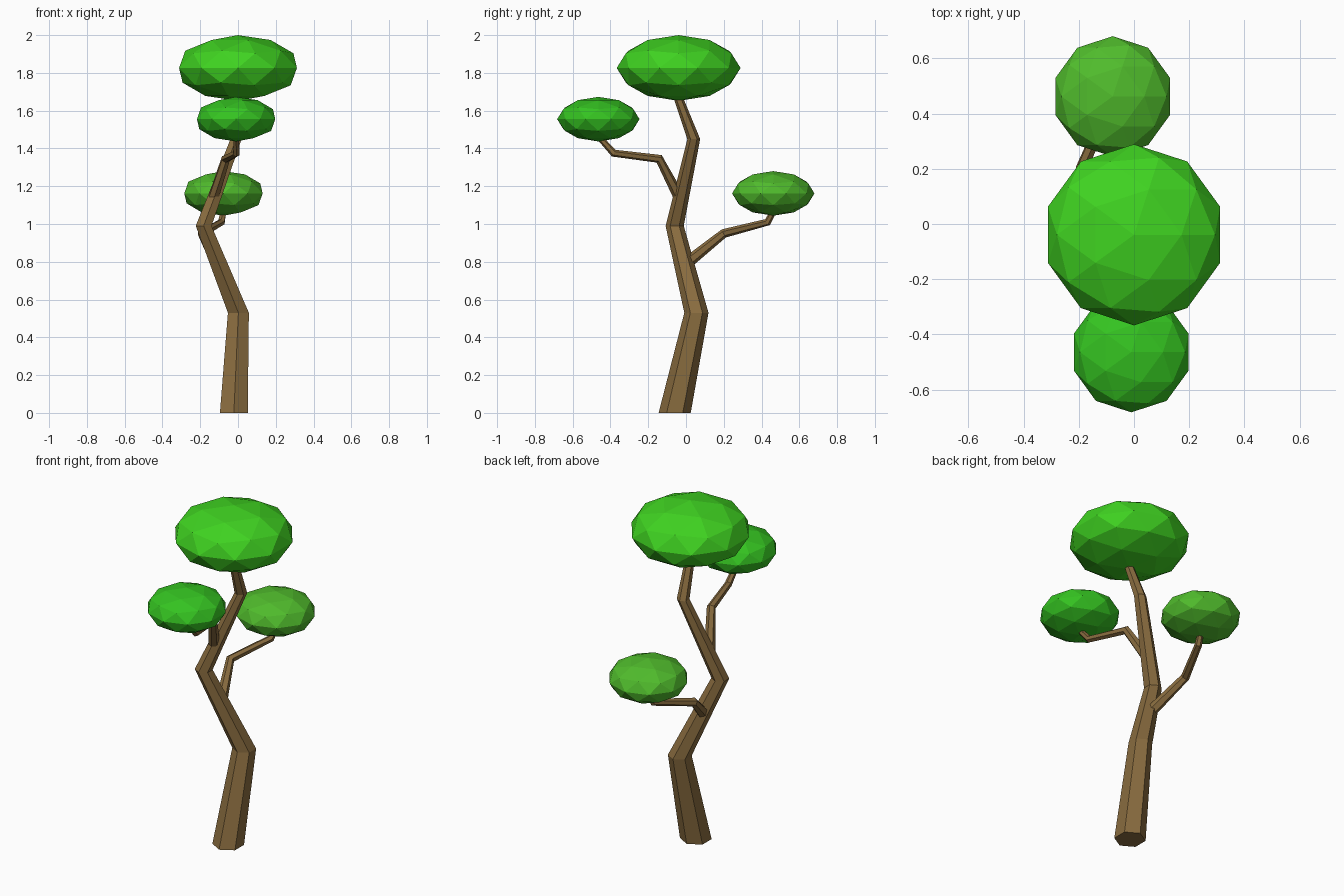
import bpy, bmesh, math
from mathutils import Vector

if "Cube" in bpy.data.objects:
    bpy.data.objects.remove(bpy.data.objects["Cube"])


def material(name, rgb):
    m = bpy.data.materials.new(name)
    m.diffuse_color = (*rgb, 1)
    m.use_nodes = True
    m.node_tree.nodes["Principled BSDF"].inputs["Base Color"].default_value = m.diffuse_color
    return m


bark = material("bark", (0.25, 0.15, 0.05))
SIDES = 6


def limb(name, points, level_rings=False):
    """Tapered hexagonal tube through (x, y, z, radius) points."""
    bm = bmesh.new()
    pos = [Vector(p[:3]) for p in points]
    rings = []
    for i, p in enumerate(points):
        # ring normal: straight up, or the bisector of neighbouring segments
        d_in = (pos[i] - pos[max(i - 1, 0)]).normalized()
        d_out = (pos[min(i + 1, len(pos) - 1)] - pos[i]).normalized()
        n = Vector((0, 0, 1)) if level_rings else (d_in + d_out).normalized()
        u = Vector((1, 0, 0))
        u = (u - n * u.dot(n)).normalized()
        v = n.cross(u)
        ring = []
        for k in range(SIDES):
            a = math.radians(90) + math.tau * k / SIDES
            ring.append(bm.verts.new(pos[i] + p[3] * (u * math.cos(a) + v * math.sin(a))))
        rings.append(ring)
    for a, b in zip(rings, rings[1:]):
        for k in range(SIDES):
            j = (k + 1) % SIDES
            bm.faces.new((a[k], a[j], b[j], b[k]))
    bm.faces.new(rings[0][::-1])
    bm.faces.new(rings[-1])
    me = bpy.data.meshes.new(name)
    bm.to_mesh(me)
    bm.free()
    me.materials.append(bark)
    bpy.context.collection.objects.link(bpy.data.objects.new(name, me))


def foliage(name, centre, radius, height, rgb):
    """Flattened low-poly ball of leaves."""
    bpy.ops.mesh.primitive_ico_sphere_add(subdivisions=2, radius=1, location=centre)
    ob = bpy.context.object
    ob.name = name
    ob.scale = (radius, radius, height)
    ob.data.materials.append(material(name + "_green", rgb))


# Crooked trunk
limb("trunk", [(-0.022, -0.06, 0, 0.085), (0.002, 0.055, 0.53, 0.064),
               (-0.182, -0.06, 0.99, 0.048), (-0.01, 0.041, 1.45, 0.034),
               (0, -0.045, 1.68, 0.025)], level_rings=True)

# Side branches
limb("front_branch", [(-0.13, -0.035, 1.14, 0.03), (-0.065, -0.142, 1.345, 0.024),
                      (-0.008, -0.383, 1.375, 0.02), (-0.01, -0.455, 1.455, 0.016)])
limb("back_branch", [(-0.11, 0.0, 0.79, 0.032), (-0.19, 0.2, 0.95, 0.024),
                     (-0.088, 0.432, 1.01, 0.02), (-0.077, 0.462, 1.065, 0.016)])

# Leaf clusters
foliage("top_foliage", (0, -0.039, 1.826), 0.328, 0.174, (0.05, 0.65, 0.015))
foliage("front_foliage", (-0.01, -0.464, 1.555), 0.218, 0.118, (0.035, 0.55, 0.015))
foliage("back_foliage", (-0.077, 0.462, 1.162), 0.218, 0.118, (0.08, 0.5, 0.025))
